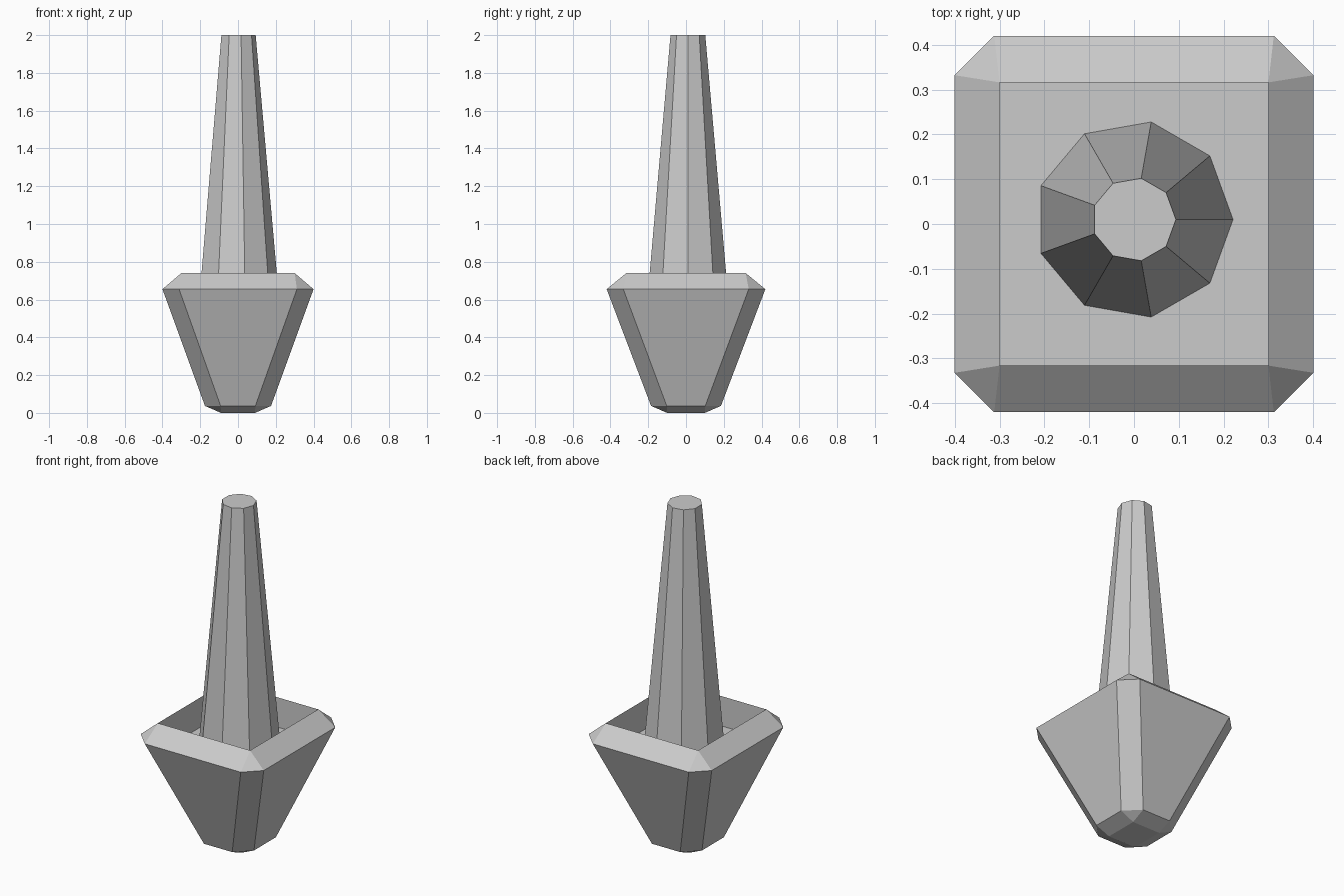
import bpy, bmesh, math

if "Cube" in bpy.data.objects:
    bpy.data.objects.remove(bpy.data.objects["Cube"])


def finish(bm, name):
    bmesh.ops.remove_doubles(bm, verts=bm.verts, dist=0.0005)
    bmesh.ops.recalc_face_normals(bm, faces=bm.faces)
    me = bpy.data.meshes.new(name)
    bm.to_mesh(me)
    bm.free()
    ob = bpy.data.objects.new(name, me)
    bpy.context.collection.objects.link(ob)
    return ob


def loft(name, rings):
    """Skin a stack of rings and cap both ends."""
    bm = bmesh.new()
    loops = [[bm.verts.new(p) for p in ring] for ring in rings]
    for a, b in zip(loops, loops[1:]):
        n = len(a)
        for i in range(n):
            j = (i + 1) % n
            bm.faces.new((a[i], a[j], b[j], b[i]))
    bm.faces.new(loops[0])
    bm.faces.new(loops[-1])
    return finish(bm, name)


def cut_rect(hx, hy, cx, cy, z):
    """Rectangle with cut corners; cx=hx and cy=hy gives sharp corners."""
    return [(hx, -cy, z), (hx, cy, z), (cx, hy, z), (-cx, hy, z),
            (-hx, cy, z), (-hx, -cy, z), (-cx, -hy, z), (cx, -hy, z)]


def circle(r, z, n=9, cy=0.01):
    return [(r * math.cos(math.tau * i / n), cy + r * math.sin(math.tau * i / n), z)
            for i in range(n)]


# Tapered pot with chamfered edges, hollowed down to the soil level
SOIL = 0.565
loft("pot", [
    cut_rect(0.09, 0.10, 0.09, 0.10, 0.0),
    cut_rect(0.175, 0.185, 0.092, 0.102, 0.037),
    cut_rect(0.40, 0.42, 0.312, 0.332, 0.655),
    cut_rect(0.30, 0.316, 0.30, 0.316, 0.74),
    cut_rect(0.30, 0.316, 0.30, 0.316, SOIL),
])

# Nine-sided tapering trunk standing in the pot
loft("trunk", [circle(0.221, SOIL), circle(0.0935, 2.0)])
